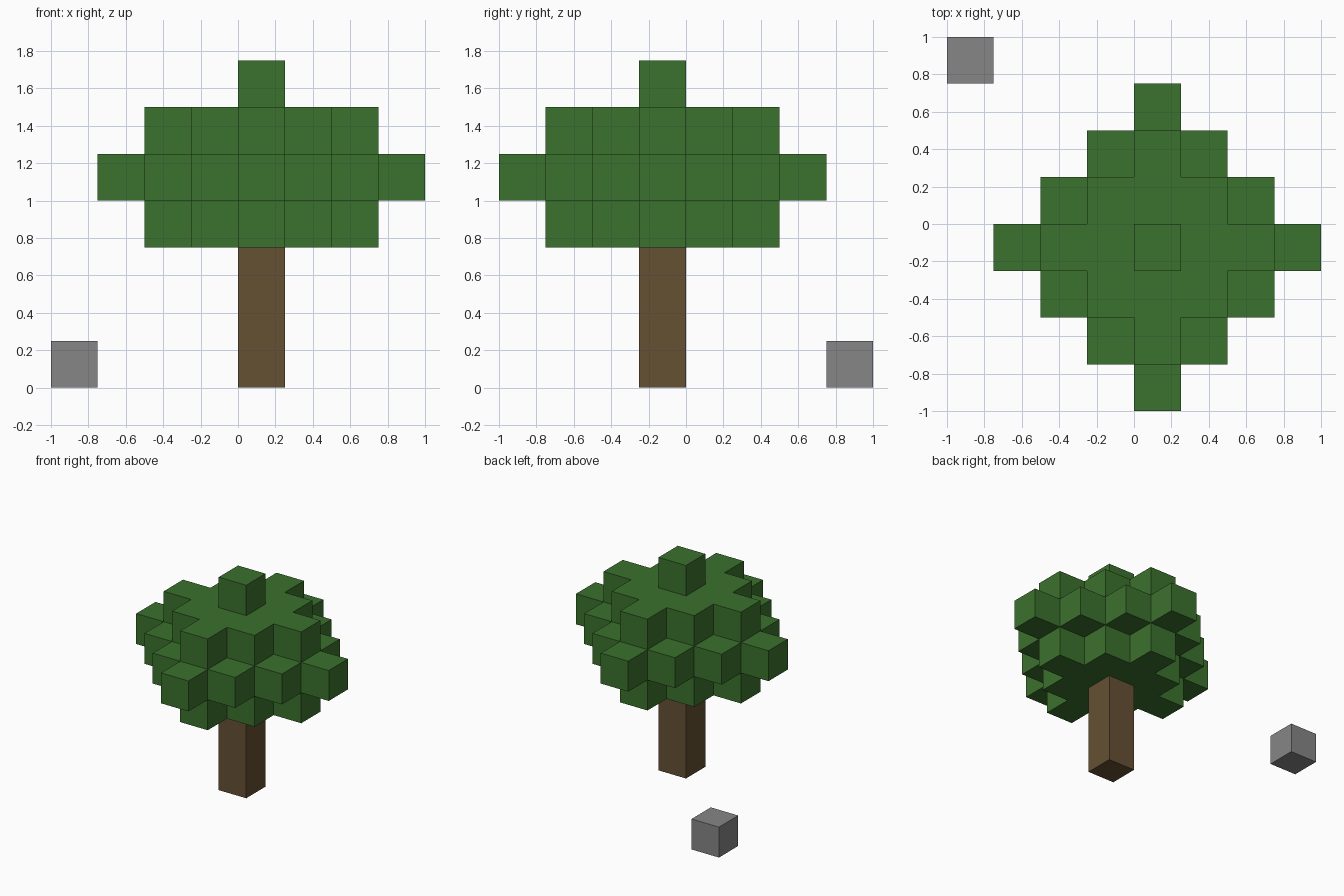
import bpy
import bmesh
from mathutils import Vector

default = bpy.data.objects.get("Cube")
if default:
    bpy.data.objects.remove(default, do_unlink=True)

UNIT = 0.25  # edge length of one block
AXES = [Vector(a) for a in ((1, 0, 0), (0, 1, 0), (0, 0, 1))]


def make_material(name, rgb):
    mat = bpy.data.materials.new(name)
    mat.use_nodes = True
    color = (*rgb, 1.0)
    mat.diffuse_color = color
    bsdf = next(n for n in mat.node_tree.nodes if n.type == "BSDF_PRINCIPLED")
    bsdf.inputs["Base Color"].default_value = color
    return mat


def build_blocks(name, cells, origin, mat):
    """Outer shell of a set of grid cells; origin is the centre of cell (0, 0, 0)."""
    cells = set(cells)
    bm = bmesh.new()
    for cell in cells:
        for i, axis in enumerate(AXES):
            for sign in (1, -1):
                normal = axis * sign
                if tuple(int(c + n) for c, n in zip(cell, normal)) in cells:
                    continue
                u, v = AXES[(i + 1) % 3], AXES[(i + 2) % 3] * sign
                mid = Vector(cell) + normal / 2
                corners = (-u - v, u - v, u + v, v - u)
                bm.faces.new([bm.verts.new((mid + c / 2) * UNIT) for c in corners])
    bmesh.ops.remove_doubles(bm, verts=bm.verts[:], dist=UNIT / 100)
    mesh = bpy.data.meshes.new(name)
    bm.to_mesh(mesh)
    bm.free()
    mesh.materials.append(mat)
    obj = bpy.data.objects.new(name, mesh)
    obj.location = origin
    bpy.context.collection.objects.link(obj)
    return obj


def diamond(radius, level):
    span = range(-radius, radius + 1)
    return [(x, y, level) for x in span for y in span if abs(x) + abs(y) <= radius]


bark = make_material("bark brown", (0.130, 0.082, 0.033))
leaf = make_material("leaf green", (0.044, 0.165, 0.026))
stone = make_material("stone grey", (0.238, 0.238, 0.238))

# Trunk: a column of three blocks
half = UNIT / 2
tree_base = (half, -half, half)
build_blocks("trunk", [(0, 0, level) for level in range(3)], tree_base, bark)

# Foliage: stacked diamond layers with a single block on top
leaves = []
for level, radius in enumerate((2, 3, 2, 0), start=3):
    leaves += diamond(radius, level)
build_blocks("foliage", leaves, tree_base, leaf)

# Loose stone block at the back right corner
build_blocks("stone_block", [(0, 0, 0)], (half - 1, 1 - half, half), stone)
